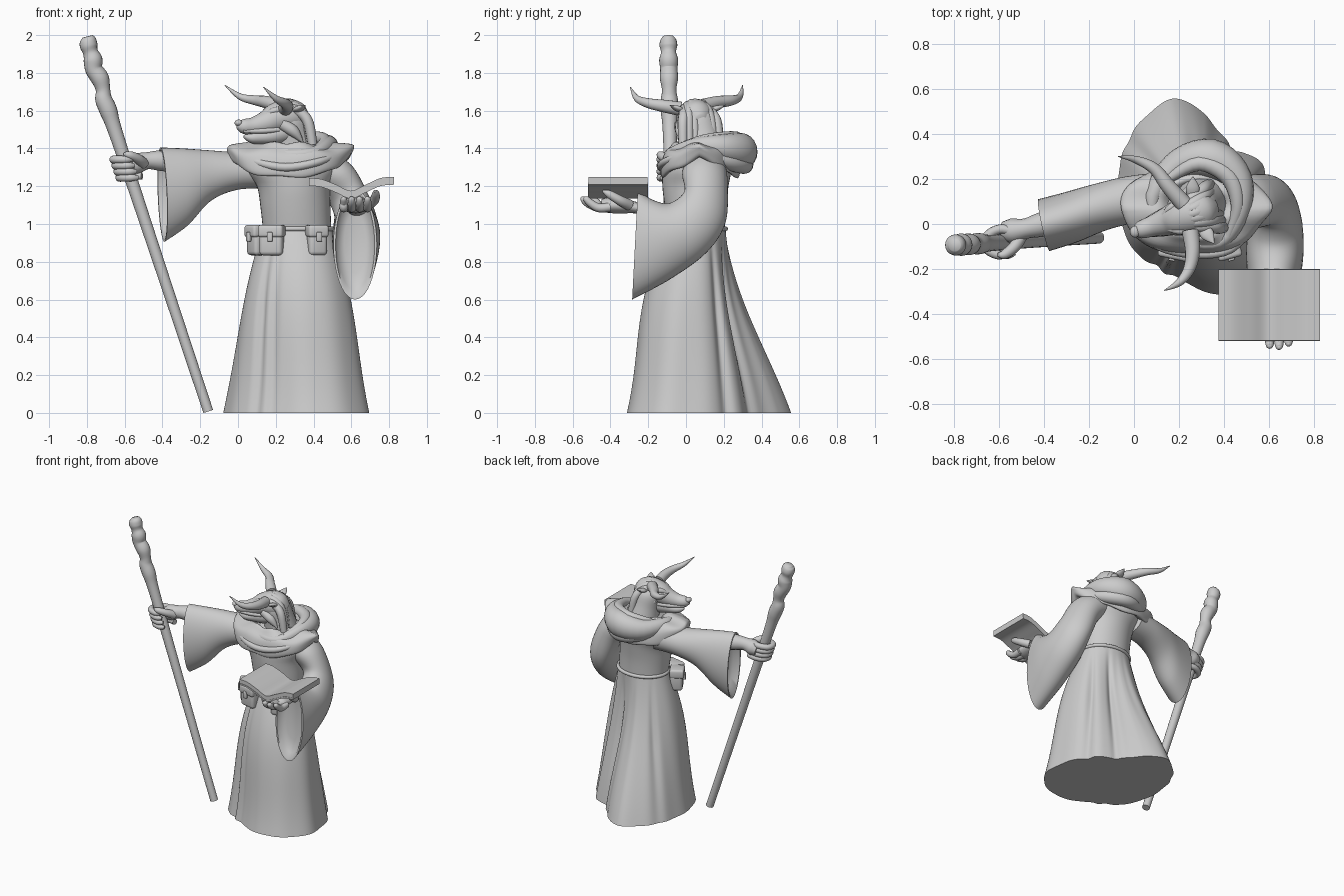
import bpy, bmesh, math
from mathutils import Vector, Matrix

if "Cube" in bpy.data.objects:
    bpy.data.objects.remove(bpy.data.objects["Cube"])

grey = bpy.data.materials.new("plain_grey")
grey.use_nodes = True
grey.diffuse_color = (0.6, 0.6, 0.6, 1)
grey.node_tree.nodes["Principled BSDF"].inputs["Base Color"].default_value = (0.6, 0.6, 0.6, 1)


def finish(name, bm, angle=60):
    bmesh.ops.recalc_face_normals(bm, faces=bm.faces)
    mesh = bpy.data.meshes.new(name)
    bm.to_mesh(mesh)
    bm.free()
    obj = bpy.data.objects.new(name, mesh)
    bpy.context.collection.objects.link(obj)
    mesh.materials.append(grey)
    bpy.ops.object.select_all(action="DESELECT")
    obj.select_set(True)
    bpy.context.view_layer.objects.active = obj
    bpy.ops.object.shade_smooth_by_angle(angle=math.radians(angle))
    return obj


def spline(pts, steps, loop=False):
    """Smooth curve through points of any dimension."""
    pts = [Vector(p) for p in pts]
    n, out = len(pts), []
    get = (lambda i: pts[i % n]) if loop else (lambda i: pts[max(0, min(n - 1, i))])
    for i in range(n if loop else n - 1):
        a, b, c, d = (get(i + k) for k in (-1, 0, 1, 2))
        for s in range(steps):
            t = s / steps
            out.append(b + (c - a) * (t / 2) + (a * 2 - b * 5 + c * 4 - d) * (t * t / 2)
                       + (b * 3 - a - c * 3 + d) * (t ** 3 / 2))
    return out if loop else out + [pts[-1]]


def loft(name, rings, loop=False, steps=1):
    if steps > 1:
        rings = list(zip(*[spline(col, steps, loop) for col in zip(*rings)]))
    bm = bmesh.new()
    rows = [[bm.verts.new(p) for p in ring] for ring in rings]
    n = len(rows[0])
    for a, b in zip(rows, rows[1:] + rows[:1] if loop else rows[1:]):
        for i in range(n):
            j = (i + 1) % n
            bm.faces.new((a[i], a[j], b[j], b[i]))
    if not loop:
        bm.faces.new(rows[0])
        bm.faces.new(rows[-1])
    return finish(name, bm)


def ellipse(c, u, v, n=40):
    c, u, v = Vector(c), Vector(u), Vector(v)
    return [c + u * math.cos(math.tau * i / n) + v * math.sin(math.tau * i / n) for i in range(n)]


def tube(name, pts, loop=False, n=16, steps=5, flat=1.0):
    """Round sweep along (x, y, z, radius) points."""
    path = spline(pts, steps, loop)
    rings, side = [], None
    for i, p in enumerate(path):
        prev = path[i - 1] if (i or loop) else p
        nxt = path[(i + 1) % len(path)] if (loop or i < len(path) - 1) else p
        t = (nxt - prev).to_3d().normalized()
        if loop:
            side = t.cross(Vector((0, 0, 1)))
        elif side is None:
            side = t.cross(Vector((0, 0, 1))) if abs(t.z) < 0.9 else t.cross(Vector((0, 1, 0)))
        side = (side - t * side.dot(t)).normalized()
        r = max(p[3], 0.002)
        rings.append(ellipse(p.to_3d(), side * r, t.cross(side) * r * flat, n))
    return loft(name, rings, loop)


def box(name, c, size, turn=0, bevel=0.012):
    bm = bmesh.new()
    m = Matrix.Translation(c) @ Matrix.Rotation(math.radians(turn), 4, "Z") @ Matrix.Diagonal((*size, 1))
    bmesh.ops.create_cube(bm, size=1, matrix=m)
    bmesh.ops.bevel(bm, geom=bm.edges[:], offset=bevel, segments=3, profile=0.5, affect="EDGES")
    return finish(name, bm, 35)


def ball(name, c, size):
    bm = bmesh.new()
    bmesh.ops.create_uvsphere(bm, u_segments=20, v_segments=12, radius=1,
                              matrix=Matrix.Translation(c) @ Matrix.Diagonal((*size, 1)))
    return finish(name, bm)


# Skirt: flares from the waist ellipse to a wavy hem with pleats and deep folds
hem = spline([(-.075, .16), (-.05, .32), (.035, .47), (.19, .555), (.31, .5), (.4, .38), (.55, .28), (.66, .12),
              (.69, -.1), (.59, -.25), (.4, -.315), (.2, -.25), (.05, -.17), (-.05, -.02)], 14, True)
folds = ((-2.28, .035), (-2.02, .02), (.5, .03), (1.15, .035), (1.75, .015), (2.4, .025))
rings = []
for k in range(25):
    f = 1 - k / 24
    ring = []
    for p in hem:
        a = math.atan2(p.y - .06, p.x - .315)
        w = Vector((.315 + .185 * math.cos(a), .06 + .15 * math.sin(a)))
        q = w.lerp(p, f)
        bulge = math.sin(math.pi * f) * (1 - f) * (.035 - .055 * math.sin(a) - .05 * max(0, math.sin(a)) ** 2)
        pleat = .008 * math.sin(a * 11) * f * (.4 + .6 * max(0, math.sin(a)))
        groove = sum(d * math.exp(-((a - b) / .1) ** 2) for b, d in folds) * min(1, f * 2.2) * (1 - .4 * f)
        d = Vector((math.cos(a), math.sin(a))) * (bulge + pleat - groove)
        ring.append((q.x + d.x, q.y + d.y, .97 * (1 - f)))
    rings.append(ring)
loft("skirt", rings)

# Torso and belt
loft("torso", [ellipse((x, y, z), (rx, 0, 0), (0, ry, 0)) for x, y, z, rx, ry in
               ((.315, .06, .94, .18, .145), (.305, .05, 1.08, .185, .16), (.295, .05, 1.2, .195, .175),
                (.28, .06, 1.3, .24, .18), (.27, .08, 1.4, .18, .14))], steps=5)
tube("belt", [(*p.to_2d(), .975, .013) for p in ellipse((.315, .06, 0), (.183, 0, 0), (0, .149, 0), 24)], True, 10, 3)

# Belt pouches with flaps and clasps
for x, y, w, turn in ((.18, -.1, .125, -12), (.105, -.035, .1, -60), (.415, -.1, .1, 16)):
    out = Matrix.Rotation(math.radians(turn), 3, "Z") @ Vector((0, -1, 0))
    c = Vector((x, y, .912))
    box("pouch", c, (w, .09, .155), turn, .02)
    box("pouch_flap", c + out * .006 + Vector((0, 0, .05)), (w + .01, .1, .065), turn, .015)
    box("pouch_clasp", c + out * .056 + Vector((0, 0, .02)), (.03, .02, .05), turn, .006)


# Sleeves: widening lofts closed by a shallow recess at the cuff
def sleeve(name, parts, inward):
    inward = Vector(inward)
    c, u, v = (Vector(q) for q in parts[-1])
    rings = list(zip(*[spline(col, 6) for col in zip(*[ellipse(*p) for p in parts])]))
    rings += [ellipse(c, u * .9, v * .95), ellipse(c + inward * .6, u * .8, v * .85),
              ellipse(c + inward, u * .5, v * .55)]
    return loft(name, rings)


sleeve("right_sleeve", [((.16, .12, 1.29), (.04, -.11, 0), (0, 0, .1)),
                        ((0, .11, 1.28), (.04, -.1, 0), (.01, 0, .1)),
                        ((-.15, .075, 1.255), (.035, -.1, 0), (0, 0, .135)),
                        ((-.28, .03, 1.195), (.03, -.11, 0), (-.01, 0, .205)),
                        ((-.4, -.005, 1.155), (.025, -.115, 0), (-.01, 0, .25))], (.07, .02, .03))
sleeve("left_sleeve", [((.42, .1, 1.31), (.065, 0, .08), (0, .11, 0)),
                       ((.525, .1, 1.24), (.085, 0, .06), (0, .12, -.02)),
                       ((.605, .1, 1.09), (.1, 0, .02), (0, .11, -.08)),
                       ((.625, .01, .98), (.12, 0, 0), (0, .1, -.13)),
                       ((.625, -.13, .92), (.127, 0, 0), (0, .05, -.21)),
                       ((.62, -.27, .89), (.115, 0, 0), (0, -.015, -.29))], (0, .05, .01))

# Shoulder cowl with a draped hem and a pointed left tip
rings = []
for z, rx, ry, drop in ((1.32, .24, .16, .05), (1.31, .3, .2, .07), (1.345, .32, .21, .07),
                        (1.395, .315, .195, .04), (1.42, .22, .16, .02), (1.43, .15, .13, 0), (1.39, .1, .1, 0)):
    ring = []
    for i in range(80):
        a = math.tau * i / 80
        wave = 1 + .025 * math.sin(5 * a + z * 14) + .07 * math.exp(-(math.sin(a / 2) / .12) ** 2)
        ring.append((.265 + rx * wave * math.cos(a), .07 + ry * wave * math.sin(a),
                     z + drop * (.6 - 1.5 * abs(math.sin(a))) + .006 * math.sin(7 * a + z * 20)))
    rings.append(ring)
loft("cowl", rings, steps=4)

# Lowered hood: a thick roll behind, thin in front, with drooping cloth folds
tube("hood_roll", [(.2, -.06, 1.37, .025), (.38, -.08, 1.37, .03), (.47, .05, 1.41, .042), (.46, .2, 1.405, .065),
                   (.34, .29, 1.385, .088), (.18, .25, 1.37, .065), (.08, .09, 1.395, .035)], True, 20, flat=1.1)
tube("hood_fold", [(.42, -.05, 1.4, .02), (.46, .08, 1.44, .03), (.42, .21, 1.45, .04),
                   (.29, .27, 1.45, .035), (.15, .2, 1.42, .02)], n=20)
tube("hood_drape", [(.1, .19, 1.34, .02), (.22, .28, 1.32, .04), (.34, .305, 1.315, .05),
                    (.45, .23, 1.33, .045), (.54, .1, 1.36, .015)], n=20)
tube("cowl_fold", [(-.03, .06, 1.395, .012), (.08, -.08, 1.335, .02), (.25, -.13, 1.3, .022),
                   (.43, -.11, 1.33, .02), (.56, .03, 1.385, .01)])


# Head: points given as forward, sideways, height along the facing direction
def hp(a, b, z, r=None):
    p = (.27 - .95 * a + .3 * b, .05 - .3 * a - .95 * b, z)
    return p if r is None else (*p, r)


tube("neck", [(.3, .1, 1.36, .12), (.285, .08, 1.47, .105), (.265, .06, 1.57, .095), (.25, .05, 1.63, .04)], n=24)
tube("skull", [hp(-.1, 0, 1.55, .03), hp(-.06, 0, 1.56, .075), hp(0, 0, 1.572, .09), hp(.07, 0, 1.56, .082),
               hp(.13, 0, 1.535, .064), hp(.2, 0, 1.518, .047), hp(.26, 0, 1.516, .037), hp(.29, 0, 1.516, .012)], n=24)
tube("jaw", [hp(0, 0, 1.5, .08), hp(.08, 0, 1.475, .068), hp(.15, 0, 1.46, .046), hp(.21, 0, 1.457, .034),
             hp(.25, 0, 1.465, .01)], n=20, flat=.85)
ball("nose", hp(.28, 0, 1.535), (.022, .026, .018))
for s in (1, -1):
    tube("brow", [hp(.03, s * .07, 1.61, .012), hp(.09, s * .055, 1.602, .018), hp(.14, s * .03, 1.58, .01)])
    ball("eye", hp(.1, s * .058, 1.572), (.014, .014, .011))
    tube("cheek_tuft", [hp(.06, s * .06, 1.53, .03), hp(0, s * .08, 1.49, .03), hp(-.05, s * .09, 1.43, .004)])
    tube("lip", [hp(.07, s * .06, 1.5, .012), hp(.16, s * .045, 1.493, .014), hp(.26, s * .022, 1.492, .01)])
    tube("ear", [hp(-.01, s * .07, 1.6, .022), hp(-.025, s * .11, 1.612, .03), hp(-.04, s * .155, 1.63, .003)], flat=.5)

tube("right_horn", [(.22, .09, 1.625, .038), (.15, .17, 1.645, .033), (.09, .245, 1.655, .026),
                    (.01, .285, 1.675, .017), (-.07, .3, 1.735, .002)])
tube("left_horn", [(.25, -.03, 1.61, .038), (.26, -.12, 1.625, .033), (.245, -.2, 1.64, .026),
                   (.2, -.26, 1.665, .017), (.135, -.295, 1.725, .002)])

# Mane: combed locks over the back of the head
for i in range(7):
    b = (i - 3) / 3
    h = .03 * b * b
    tube("mane_lock", [hp(.07, b * .04, 1.615 - h, .012), hp(.01, b * .06, 1.64 - h, .025),
                       hp(-.05, b * .08, 1.61 - h, .028), hp(-.08, b * .095, 1.53, .028),
                       hp(-.1, b * .1, 1.42, .025)], n=12)


# Staff with a gnarled head
def sp(z, r, dx=0):
    return (-.155 - .332 * z + dx, -.06 - .017 * z, z, r)


tube("staff", [sp(.008, .027), sp(.6, .029), sp(1.2, .033), sp(1.5, .038), sp(1.6, .047), sp(1.66, .045, -.005),
               sp(1.71, .038, .008), sp(1.77, .048, .012), sp(1.82, .046, -.004), sp(1.87, .05, .008),
               sp(1.91, .04, .008), sp(1.945, .047, .01), sp(1.975, .042, .018), sp(1.993, .028, .02)], n=20)

# Right hand gripping the staff
tube("right_forearm", [(-.25, .04, 1.32, .055), (-.4, .0, 1.335, .055), (-.48, -.02, 1.335, .045),
                       (-.54, -.03, 1.32, .055), (-.585, -.03, 1.31, .04)])
for i in range(4):
    z = 1.245 + i * .032
    x, y = sp(z, 0)[:2]
    tube("right_finger", [(x + .06, y + .05, z + .01, .02), (x + .005, y + .06, z + .008, .021), (x - .05, y + .03, z, .021),
                          (x - .055, y - .025, z, .021), (x, y - .055, z, .02), (x + .04, y - .045, z, .012)], n=12)
tube("right_thumb", [(-.5, -.05, 1.32, .03), (-.53, -.1, 1.345, .026), (-.575, -.135, 1.365, .021),
                     (-.605, -.135, 1.37, .008)])

# Left hand, palm up under the book
tube("left_wrist", [(.63, -.16, 1.06, .05), (.63, -.26, 1.085, .055), (.625, -.33, 1.095, .07),
                    (.62, -.41, 1.1, .075), (.62, -.45, 1.105, .05)], flat=.55)
for i in range(4):
    x = .56 + i * .042
    reach = (.5, .545, .55, .535)[i]
    tube("left_finger", [(x, -.4, 1.09, .024), (x, -.46, 1.085, .023), (x, -reach + .03, 1.11, .021),
                         (x, -reach + .005, 1.135, .016), (x, -reach, 1.145, .004)], n=12)
tube("left_thumb", [(.68, -.3, 1.1, .03), (.72, -.35, 1.125, .026), (.73, -.41, 1.16, .02), (.725, -.44, 1.175, .006)])

# Open book: one curved profile extruded in depth, with a thin cover beneath
top = [(p.x, p.y) for p in spline([(.375, 1.235), (.44, 1.23), (.52, 1.2), (.597, 1.168), (.675, 1.2),
                                   (.755, 1.235), (.825, 1.242)], 6)]


def slab(name, hi, lo, front, back):
    outline = [(x, z + hi) for x, z in top] + [(x, z + lo) for x, z in reversed(top)]
    return loft(name, [[(x, y, z) for x, z in outline] for y in (front, back)])


slab("book_pages", .008, -.022, -.517, -.203)
slab("book_cover", -.022, -.034, -.52, -.2)
